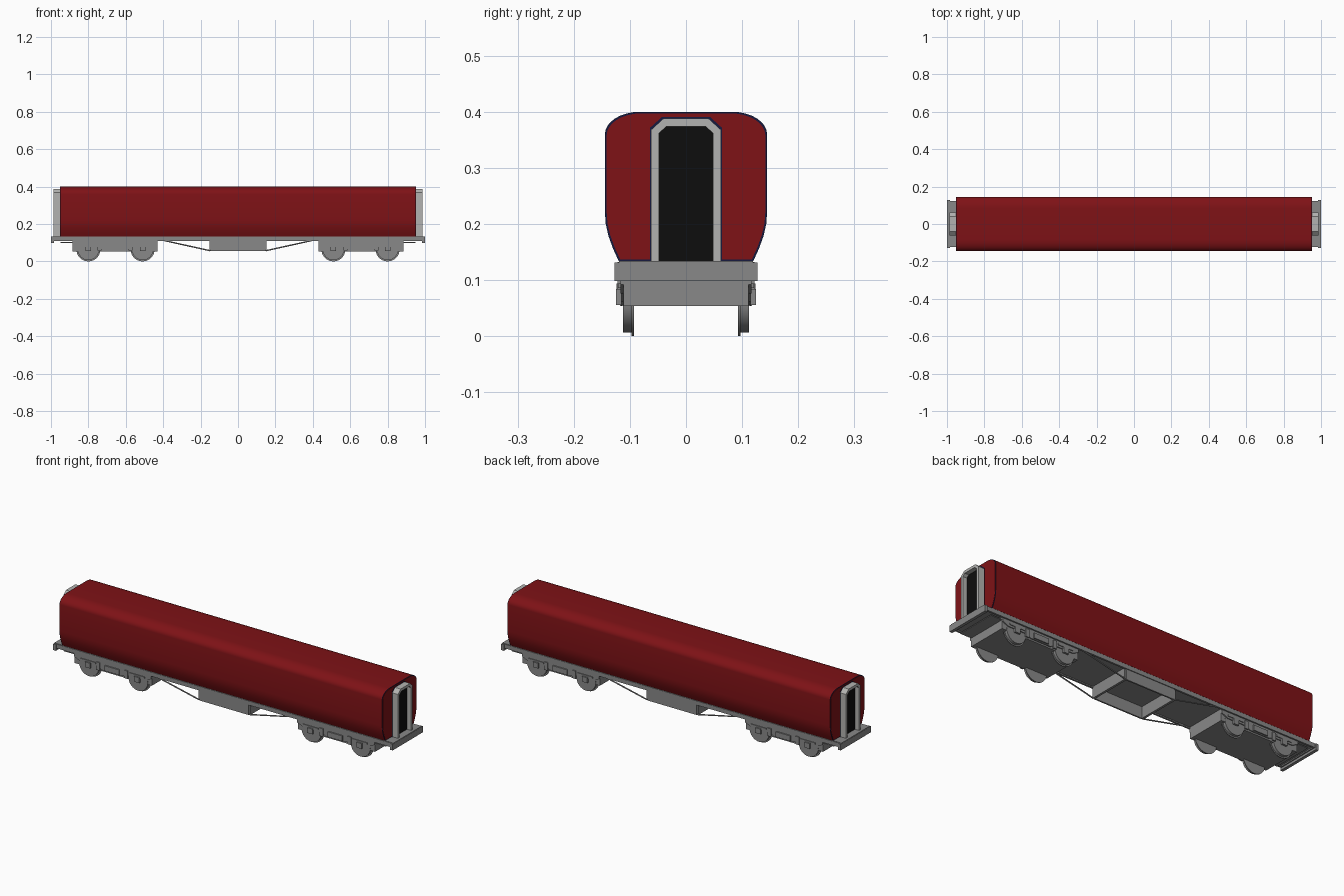
import bpy, bmesh, math
from mathutils import Vector

if "Cube" in bpy.data.objects:
    bpy.data.objects.remove(bpy.data.objects["Cube"])


def material(name, rgb):
    m = bpy.data.materials.new(name)
    m.diffuse_color = (*rgb, 1)
    m.use_nodes = True
    m.node_tree.nodes["Principled BSDF"].inputs["Base Color"].default_value = m.diffuse_color
    return m


RED = material("coach_red", (0.21, 0.006, 0.008))
NAVY = material("navy_lining", (0.008, 0.01, 0.05))
GREY = material("chassis_grey", (0.25, 0.25, 0.25))
PALE = material("gangway_grey", (0.45, 0.45, 0.44))
BLACK = material("door_black", (0.004, 0.004, 0.004))


def finish(name, bm, mat, smooth=False):
    bmesh.ops.recalc_face_normals(bm, faces=bm.faces)
    me = bpy.data.meshes.new(name)
    bm.to_mesh(me)
    bm.free()
    me.materials.append(mat)
    if smooth:
        me.shade_smooth()
        me.set_sharp_from_angle(angle=math.radians(35))
    ob = bpy.data.objects.new(name, me)
    bpy.context.collection.objects.link(ob)
    return ob


def prism(name, profile, start, end, mat, axis="x", smooth=False):
    """Extrude a 2D profile: (y, z) along x, or (x, z) along y."""
    bm = bmesh.new()
    place = (lambda p, t: (t, p[0], p[1])) if axis == "x" else (lambda p, t: (p[0], t, p[1]))
    a = [bm.verts.new(place(p, start)) for p in profile]
    b = [bm.verts.new(place(p, end)) for p in profile]
    n = len(profile)
    bm.faces.new(a)
    bm.faces.new(b)
    for i in range(n):
        bm.faces.new((a[i], a[(i + 1) % n], b[(i + 1) % n], b[i]))
    return finish(name, bm, mat, smooth)


def box(name, x0, x1, y0, y1, z0, z1, mat=GREY):
    return prism(name, [(y0, z0), (y1, z0), (y1, z1), (y0, z1)], x0, x1, mat)


def rod(name, p, q, r):
    p, q = Vector(p), Vector(q)
    bm = bmesh.new()
    bmesh.ops.create_cone(bm, cap_ends=True, segments=8, radius1=r, radius2=r, depth=(q - p).length)
    ob = finish(name, bm, GREY, True)
    ob.location = (p + q) / 2
    ob.rotation_euler = (q - p).to_track_quat("Z", "Y").to_euler()


def disc(x, z, r, n=32):
    return [(x + r * math.cos(math.tau * i / n), z + r * math.sin(math.tau * i / n)) for i in range(n)]


def body_profile(inset=0.0):
    half = [(0.120, 0.134), (0.130, 0.156), (0.138, 0.178), (0.143, 0.20), (0.1445, 0.22), (0.1445, 0.36)]
    # elliptical roof shoulder
    half += [(0.082 + 0.0625 * math.cos(a), 0.36 + 0.04 * math.sin(a))
             for a in [math.radians(90 * i / 8) for i in range(1, 9)]]
    pts = half + [(-y, z) for y, z in reversed(half)]
    s = 1 - inset / 0.14
    return [(y * s, 0.267 + (z - 0.267) * s) for y, z in pts]


def door_profile(w, top, chamfer, bottom=0.134):
    half = [(w, bottom), (w, top - chamfer), (w - chamfer * 1.1, top)]
    return half + [(-y, z) for y, z in reversed(half)]


def arch(name, outer, inner, x0, x1, mat):
    """Open-bottomed frame between two matching profiles."""
    return prism(name, outer + inner[::-1], x0, x1, mat)


# coach body shell
prism("coach_body", body_profile(), -0.949, 0.949, RED, smooth=True)

# floor and side sills
box("floor", -0.999, 0.999, -0.119, 0.119, 0.116, 0.134)
for s in (-1, 1):
    box("side_sill", -0.985, 0.985, s * 0.112, s * 0.122, 0.110, 0.132)

for e in (-1, 1):
    # end panel with dark lining
    prism("end_lining", body_profile(), e * 0.949, e * 0.9505, NAVY)
    prism("end_panel", body_profile(0.003), e * 0.9505, e * 0.952, RED)
    # gangway connection
    outer, inner = door_profile(0.062, 0.388, 0.02), door_profile(0.048, 0.374, 0.012)
    arch("gangway_lining", door_profile(0.0645, 0.391, 0.02), inner, e * 0.950, e * 0.953, NAVY)
    arch("gangway", outer, inner, e * 0.950, e * 0.986, PALE)
    prism("gangway_door", inner, e * 0.951, e * 0.962, BLACK)
    # buffer beam and end plates
    box("buffer_beam", e * 0.984, e * 1.0, -0.127, 0.127, 0.098, 0.131)
    box("beam_rib", e * 0.978, e * 0.984, -0.122, 0.122, 0.110, 0.120)
    box("end_plate", e * 0.88, e * 0.95, -0.11, 0.11, 0.099, 0.104)

    # bogie frame
    box("bogie_frame", e * 0.43, e * 0.885, -0.111, 0.111, 0.054, 0.117)
    for s in (-1, 1):
        # bogie side details: sideframe, bolster spring, brake hangers
        side = [(0.43, 0.108), (0.885, 0.108), (0.885, 0.092), (0.85, 0.076), (0.75, 0.076),
                (0.715, 0.062), (0.60, 0.062), (0.565, 0.076), (0.465, 0.076), (0.43, 0.092)]
        prism("bogie_side", [(e * x, z) for x, z in side], s * 0.110, s * 0.117, GREY, "y")
        box("bolster_spring", e * 0.615, e * 0.70, s * 0.115, s * 0.124, 0.066, 0.094)
        for x in (0.575, 0.74):
            box("spring_hanger", e * (x - 0.01), e * (x + 0.01), s * 0.115, s * 0.122, 0.058, 0.100)
        for x in (0.51, 0.80):
            # axle box, leaf spring and wheel
            box("axle_box", e * (x - 0.015), e * (x + 0.015), s * 0.115, s * 0.125, 0.056, 0.084)
            box("leaf_spring", e * (x - 0.045), e * (x + 0.045), s * 0.115, s * 0.121, 0.086, 0.094)
            prism("wheel_tread", disc(e * x, 0.064, 0.057), s * 0.097, s * 0.112, GREY, "y", True)
            prism("wheel_flange", disc(e * x, 0.064, 0.064), s * 0.093, s * 0.097, GREY, "y", True)

    # truss rods running up from the centre box
    for s in (-1, 1):
        rod("truss_rod", (e * 0.148, s * 0.115, 0.057), (e * 0.41, s * 0.115, 0.115), 0.0035)

    # centre equipment box, open underneath
    box("equipment_box_end", e * 0.140, e * 0.152, -0.114, 0.114, 0.055, 0.117)
    box("equipment_box_side", -0.145, 0.145, e * 0.110, e * 0.118, 0.055, 0.117)
